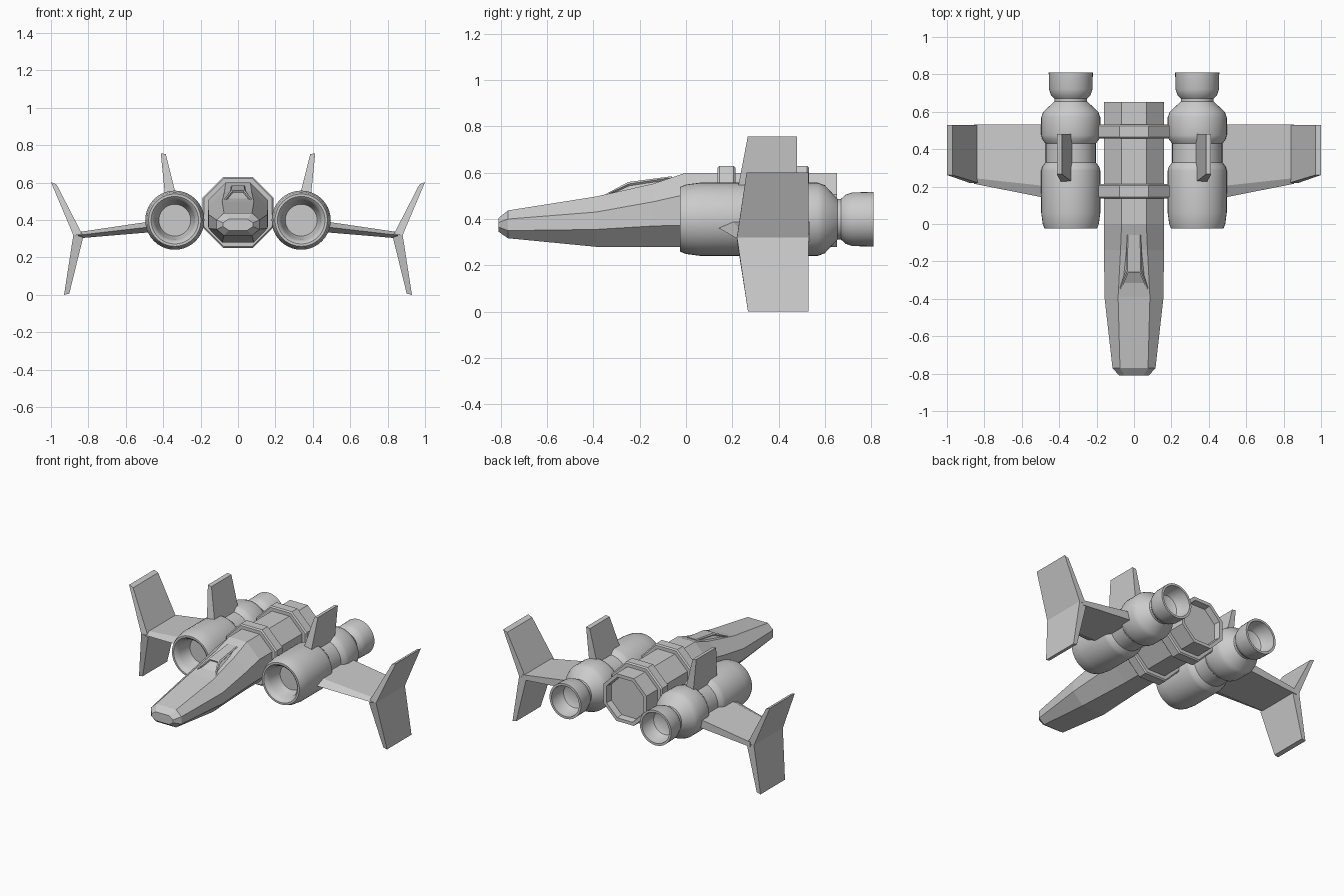
import bpy, bmesh
from math import sin, cos, pi

if "Cube" in bpy.data.objects:
    bpy.data.objects.remove(bpy.data.objects["Cube"])


def loft(name, rings, mirror=False, smooth=False):
    """Skin a solid through a list of equal-length rings of points, capping both ends."""
    bm = bmesh.new()
    loops = [[bm.verts.new(p) for p in ring] for ring in rings]
    n = len(loops[0])
    for a, b in zip(loops, loops[1:]):
        for i in range(n):
            j = (i + 1) % n
            bm.faces.new((a[i], a[j], b[j], b[i]))
    bm.faces.new(loops[0])
    bm.faces.new(loops[-1])
    bmesh.ops.recalc_face_normals(bm, faces=bm.faces)
    mesh = bpy.data.meshes.new(name)
    bm.to_mesh(mesh)
    bm.free()
    obj = bpy.data.objects.new(name, mesh)
    bpy.context.collection.objects.link(obj)
    if smooth:
        bpy.ops.object.select_all(action='DESELECT')
        obj.select_set(True)
        bpy.context.view_layer.objects.active = obj
        bpy.ops.object.shade_smooth_by_angle(angle=0.6)
    if mirror:
        obj.modifiers.new("Mirror", 'MIRROR')
    return obj


def octagon(y, w, flat, z0, z1, z2, z3):
    """Eight-sided section: half width, half flat width, four heights."""
    return [(flat, y, z0), (w, y, z1), (w, y, z2), (flat, y, z3),
            (-flat, y, z3), (-w, y, z2), (-w, y, z1), (-flat, y, z0)]


def regular(y, r, zc=0.44):
    k = r * 0.414
    return octagon(y, r, k, zc - r, zc - k, zc + k, zc + r)


# Fuselage with tapered nose and recessed tail
loft("fuselage", [
    octagon(-0.81, 0.08, 0.05, 0.345, 0.365, 0.385, 0.405),
    octagon(-0.77, 0.115, 0.075, 0.317, 0.35, 0.40, 0.437),
    octagon(-0.39, 0.158, 0.085, 0.28, 0.355, 0.43, 0.497),
    octagon(-0.14, 0.16, 0.072, 0.28, 0.37, 0.475, 0.553),
    regular(0.0, 0.16), regular(0.653, 0.16),
    regular(0.653, 0.138), regular(0.61, 0.132)])

# Octagonal bands around the fuselage
for label, y0, y1 in (("front_band", 0.137, 0.213), ("rear_band", 0.457, 0.532)):
    loft(label, [regular(y0, 0.182), regular(y0 + 0.008, 0.19),
                 regular(y1 - 0.008, 0.19), regular(y1, 0.182)])

# Canopy with inset window panes
canopy = loft("canopy", [
    [(-0.088, -0.38, 0.49), (0.088, -0.38, 0.49), (0.036, -0.25, 0.56), (-0.036, -0.25, 0.56)],
    [(-0.075, -0.06, 0.54), (0.075, -0.06, 0.54), (0.032, -0.06, 0.585), (-0.032, -0.06, 0.585)]])
bm = bmesh.new()
bm.from_mesh(canopy.data)
panes = [f for f in bm.faces
         if f.normal.y < -0.3 or (abs(f.normal.x) > 0.4 and f.normal.z > -0.2)]
bmesh.ops.inset_individual(bm, faces=panes, thickness=0.012, depth=0)
bmesh.ops.inset_individual(bm, faces=panes, thickness=0.002, depth=-0.01)
bm.to_mesh(canopy.data)
bm.free()

# Engines: one lathed profile (y, radius) from intake floor to nozzle floor
EX, EZ, SEG = 0.338, 0.399, 40
profile = [(0.09, 0.085), (0.05, 0.098), (0.01, 0.105), (-0.015, 0.115), (-0.025, 0.127),
           (-0.025, 0.14), (0.0, 0.15), (0.06, 0.158), (0.285, 0.158), (0.305, 0.153),
           (0.33, 0.134), (0.43, 0.134), (0.455, 0.153), (0.475, 0.158), (0.57, 0.158),
           (0.60, 0.147), (0.655, 0.088), (0.67, 0.088), (0.69, 0.106), (0.72, 0.116),
           (0.81, 0.118), (0.81, 0.103), (0.75, 0.098), (0.715, 0.08), (0.70, 0.05)]
loft("engine", [[(EX + r * cos(2 * pi * i / SEG), y, EZ + r * sin(2 * pi * i / SEG))
                 for i in range(SEG)] for y, r in profile], mirror=True, smooth=True)


def wing_section(x, y0, y1, bevel, z0, z1):
    zm = (z0 + z1) / 2
    return [(x, y0, zm), (x, y0 + bevel, z1), (x, y1, z1), (x, y1, z0), (x, y0 + bevel, z0)]


def fin_section(xa, za, xb, zb, y0, y1):
    return [(xa, y0, za), (xb, y0, zb), (xb, y1, zb), (xa, y1, za)]


# Main wings, drooping slightly outward
loft("wing", [wing_section(0.40, 0.125, 0.533, 0.07, 0.34, 0.402),
              wing_section(0.855, 0.215, 0.533, 0.03, 0.302, 0.335)], mirror=True)

# Wing-tip fins, above and below
loft("upper_tip_fin", [fin_section(0.832, 0.322, 0.88, 0.318, 0.22, 0.53),
                       fin_section(0.97, 0.59, 1.0, 0.602, 0.262, 0.53)], mirror=True)
loft("lower_tip_fin", [fin_section(0.828, 0.308, 0.88, 0.322, 0.22, 0.53),
                       fin_section(0.902, 0.006, 0.93, 0.0, 0.268, 0.53)], mirror=True)

# Small fins on top of the engines
loft("engine_fin", [fin_section(0.323, 0.50, 0.387, 0.50, 0.218, 0.48),
                    fin_section(0.386, 0.752, 0.413, 0.757, 0.267, 0.48)], mirror=True)
